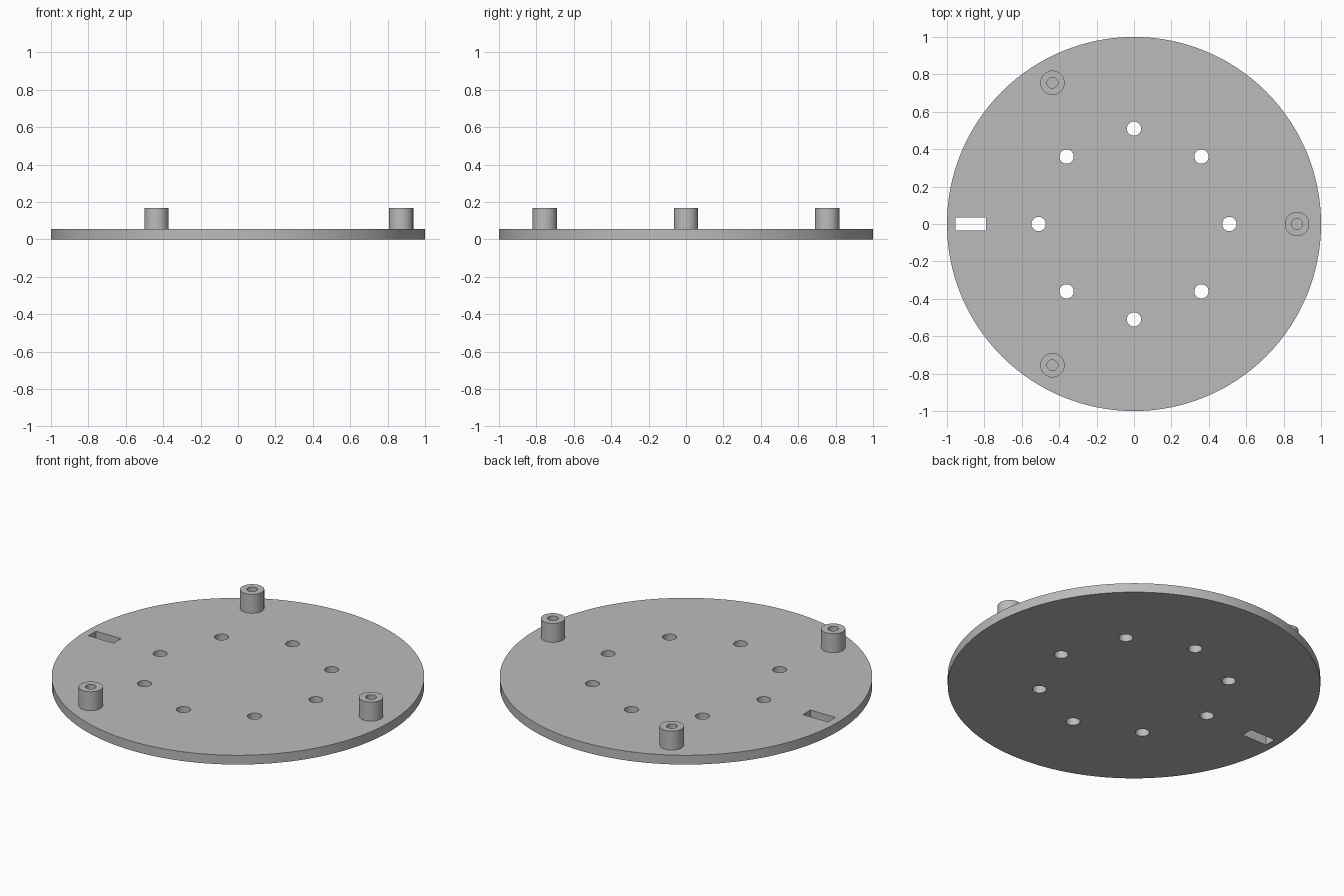
import bpy
from math import cos, sin, pi, radians

if "Cube" in bpy.data.objects:
    bpy.data.objects.remove(bpy.data.objects["Cube"])

PLATE_TOP, POST_TOP = 0.055, 0.167

grey = bpy.data.materials.new("matte grey")
grey.use_nodes = True
colour = (0.5, 0.5, 0.5, 1)
grey.diffuse_color = colour
grey.node_tree.nodes["Principled BSDF"].inputs["Base Color"].default_value = colour


def cylinder(name, radius, bottom, top, x=0, y=0, sides=48):
    bpy.ops.mesh.primitive_cylinder_add(
        vertices=sides, radius=radius, depth=top - bottom,
        location=(x, y, (bottom + top) / 2))
    obj = bpy.context.object
    obj.name = name
    obj.data.materials.append(grey)
    return obj


def cut(target, cutters):
    for cutter in cutters:
        mod = target.modifiers.new("cut", "BOOLEAN")
        mod.operation = "DIFFERENCE"
        mod.solver = "EXACT"
        mod.object = cutter
        bpy.context.view_layer.objects.active = target
        bpy.ops.object.modifier_apply(modifier=mod.name)
        bpy.data.objects.remove(cutter)


def smooth(obj):
    bpy.ops.object.select_all(action="DESELECT")
    obj.select_set(True)
    bpy.context.view_layer.objects.active = obj
    bpy.ops.object.shade_smooth_by_angle(angle=radians(30))


# Round base plate with a ring of eight through holes and one slot
plate = cylinder("base_plate", 1, 0, PLATE_TOP, sides=128)
cutters = [cylinder("hole_cutter", 0.038, -0.1, 0.2,
                    0.51 * cos(i * pi / 4), 0.51 * sin(i * pi / 4))
           for i in range(8)]
bpy.ops.mesh.primitive_cube_add(size=1, location=(-0.873, 0, 0))
slot = bpy.context.object
slot.scale = (0.165, 0.07, 0.4)
cut(plate, cutters + [slot])
smooth(plate)

# Three standoff posts, each with a blind screw hole down to the plate
for i in range(3):
    x, y = 0.872 * cos(i * 2 * pi / 3), 0.872 * sin(i * 2 * pi / 3)
    post = cylinder(f"standoff_post_{i + 1}", 0.065, PLATE_TOP - 0.01, POST_TOP, x, y)
    cut(post, [cylinder("bore_cutter", 0.029, PLATE_TOP, 0.3, x, y)])
    smooth(post)
